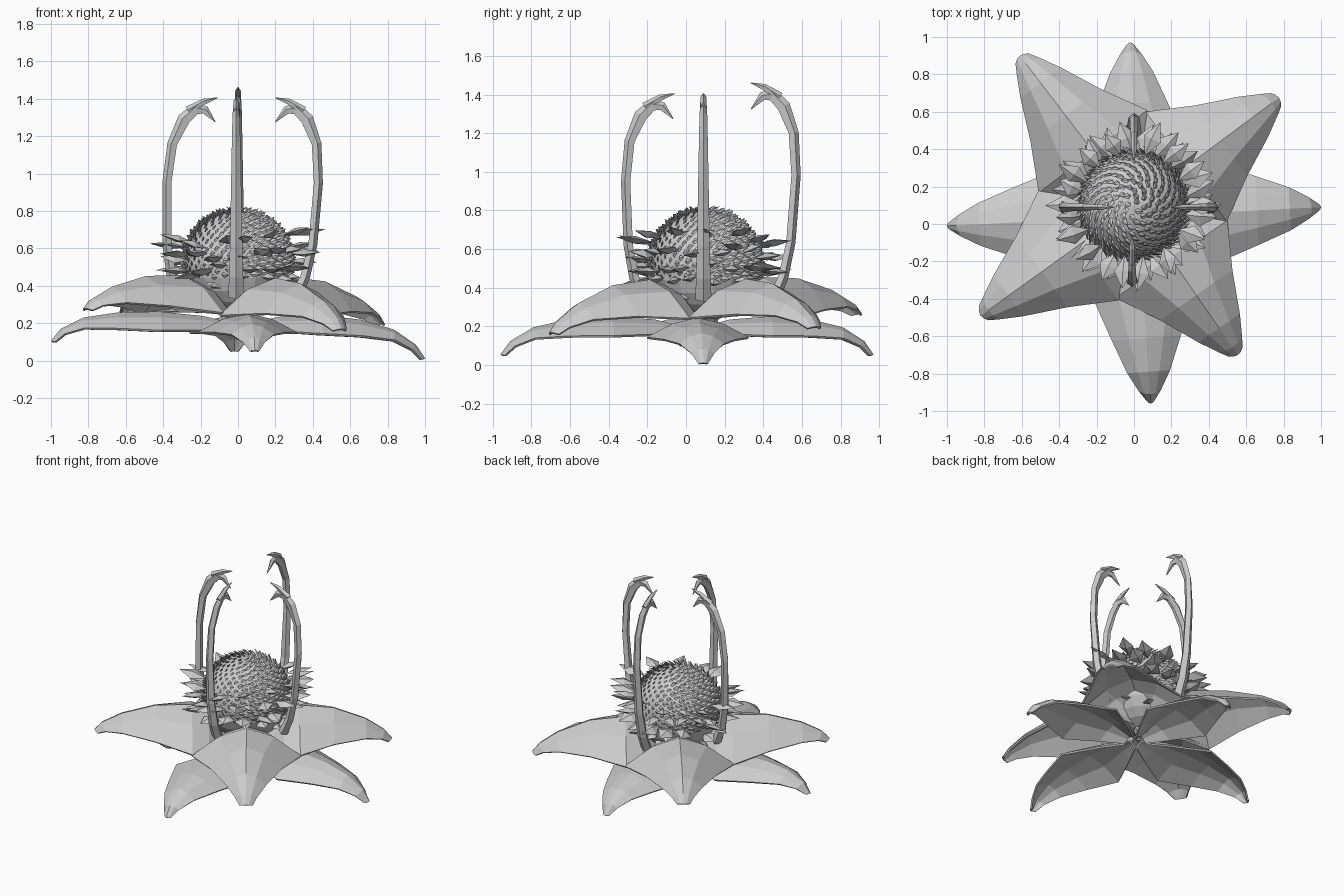
import bpy, bmesh, math, random
from mathutils import Vector

if "Cube" in bpy.data.objects:
    bpy.data.objects.remove(bpy.data.objects["Cube"])

random.seed(4)
AXIS = Vector((0.0, 0.1, 0.0))


def finish(bm, name, recalc=True):
    if recalc:
        bmesh.ops.recalc_face_normals(bm, faces=bm.faces)
    me = bpy.data.meshes.new(name)
    bm.to_mesh(me)
    bm.free()
    ob = bpy.data.objects.new(name, me)
    bpy.context.collection.objects.link(ob)
    return ob


def petal(name, centre, tip, stations):
    """Arched petal: stations are (fraction of length, half width, ridge z, edge z)."""
    bm = bmesh.new()
    c = Vector((centre[0], centre[1], 0))
    d = Vector((tip[0], tip[1], 0)) - c
    side = Vector((-d.y, d.x, 0)).normalized()
    dz = tip[2] - stations[-1][2]
    rows = []
    for t, w, zr, ze in stations:
        row = []
        for s in (-1, -0.5, 0, 0.5, 1):
            p = c + d * (t - 0.02 * s * s * (t > 0.9)) + side * (s * w)
            p.z = zr + (ze - zr) * abs(s) ** 1.7 + dz * t ** 2
            row.append(bm.verts.new(p))
        rows.append(row)
    for a, b in zip(rows, rows[1:]):
        for i in range(4):
            bm.faces.new((a[i], b[i], b[i + 1], a[i + 1]))
    bmesh.ops.recalc_face_normals(bm, faces=bm.faces)
    if sum(f.normal.z for f in bm.faces) < 0:
        bmesh.ops.reverse_faces(bm, faces=bm.faces)
    m = finish(bm, name, False).modifiers.new("thickness", 'SOLIDIFY')
    m.thickness = 0.012
    m.offset = -1


def spike(bm, pos, direction, up, length, width, thick, belly=0.35):
    """Stretched octahedron used for scales and bracts."""
    d = direction.normalized()
    s = d.cross(up).normalized()
    u = s.cross(d)
    mid = pos + d * length * belly
    a, b = bm.verts.new(pos), bm.verts.new(pos + d * length)
    ring = [bm.verts.new(mid + o) for o in
            (s * width / 2, u * thick / 2, -s * width / 2, -u * thick / 2)]
    for i in range(4):
        p, q = ring[i], ring[(i + 1) % 4]
        bm.faces.new((a, q, p))
        bm.faces.new((b, p, q))


def sweep(bm, pts, radial, tangent):
    """Five-sided tube through (r, z, half depth, half width) points."""
    rings = []
    for i, (r, z, h, w) in enumerate(pts):
        p, q = pts[max(i - 1, 0)], pts[min(i + 1, len(pts) - 1)]
        along = (radial * (q[0] - p[0]) + Vector((0, 0, q[1] - p[1]))).normalized()
        n = along.cross(tangent)
        c = AXIS + radial * r + Vector((0, 0, z))
        rings.append([bm.verts.new(c + n * a * h + tangent * b * w)
                      for a, b in ((1, 0.5), (1, -0.5), (-0.2, -1), (-1, 0), (-0.2, 1))])
    k = len(rings[0])
    for a, b in zip(rings, rings[1:]):
        for i in range(k):
            bm.faces.new((a[i], a[(i + 1) % k], b[(i + 1) % k], b[i]))
    bm.faces.new(rings[0])
    bm.faces.new(rings[-1])


# Lower layer of four narrow petals
lower = [(0.05, 0.05, 0.20, 0.16), (0.2, 0.14, 0.235, 0.16), (0.43, 0.265, 0.25, 0.15),
         (0.65, 0.185, 0.23, 0.145), (0.83, 0.115, 0.185, 0.13),
         (0.95, 0.06, 0.11, 0.085), (1.0, 0.025, 0.04, 0.035)]
for n, tip in zip(("left", "right", "back", "front"),
                  ((-1, -0.01, 0.105), (1, 0.09, 0.012), (-0.02, 0.97, 0.055), (0.09, -0.96, 0.055))):
    petal("lower_petal_" + n, (0.02, 0.04), tip, lower)

# Upper layer of four broad petals
upper = [(0.06, 0.04, 0.29, 0.25), (0.15, 0.12, 0.35, 0.26), (0.25, 0.27, 0.41, 0.26),
         (0.36, 0.365, 0.445, 0.245), (0.6, 0.235, 0.42, 0.26), (0.82, 0.135, 0.335, 0.25),
         (0.95, 0.075, 0.25, 0.215), (1.0, 0.045, 0.19, 0.18)]
for n, tip in zip(("back_left", "back_right", "front_right", "front_left"),
                  ((-0.61, 0.9, 0.27), (0.775, 0.675, 0.20), (0.555, -0.7, 0.17), (-0.82, -0.49, 0.28))):
    petal("upper_petal_" + n, (0, 0.1), tip, upper)

# Receptacle joining the petals to the seed head
bm = bmesh.new()
bmesh.ops.create_cone(bm, cap_ends=True, segments=8, radius1=0.05, radius2=0.15, depth=0.2)
bmesh.ops.translate(bm, verts=bm.verts, vec=AXIS + Vector((0, 0, 0.3)))
finish(bm, "receptacle")

# Seed head: low-poly ball
HEAD = AXIS + Vector((0, 0, 0.515))
bm = bmesh.new()
bmesh.ops.create_uvsphere(bm, u_segments=18, v_segments=12, radius=0.285)
bmesh.ops.translate(bm, verts=bm.verts, vec=HEAD)
finish(bm, "seed_head")

# Small swept scales over the head, in a golden-angle spiral
bm = bmesh.new()
for i in range(420):
    z = 1 - 1.25 * (i + 0.5) / 420
    a = i * 2.399963
    r = math.sqrt(1 - z * z)
    n = Vector((r * math.cos(a), r * math.sin(a), z))
    t = Vector((-math.sin(a), math.cos(a), 0))
    sweep_dir = n * 0.5 + t * 0.85 + Vector((0, 0, 0.1))
    spike(bm, HEAD + n * 0.278, sweep_dir, n, 0.06 + random.uniform(-0.01, 0.01), 0.034, 0.012)
finish(bm, "seed_scales")

# Rings of bracts: (count, start radius, z, length, width, rise)
bm = bmesh.new()
for k, (cnt, r, z, ln, w, rise) in enumerate(((14, 0.27, 0.63, 0.18, 0.10, 0.2),
                                              (18, 0.27, 0.56, 0.17, 0.115, 0.12),
                                              (18, 0.26, 0.49, 0.17, 0.115, 0.0),
                                              (14, 0.23, 0.42, 0.13, 0.09, -0.15),
                                              (12, 0.17, 0.35, 0.12, 0.08, -0.3))):
    for i in range(cnt):
        a = 2 * math.pi * (i + 0.5 * (k % 2)) / cnt + random.uniform(-0.08, 0.08)
        o = Vector((math.cos(a), math.sin(a), 0))
        t = Vector((-o.y, o.x, 0))
        lift = 0.02 * math.cos(a)
        spike(bm, AXIS + o * r + Vector((0, 0, z + lift + random.uniform(-0.025, 0.025))),
              o + t * random.uniform(-0.4, 0.4) + Vector((0, 0, rise + random.uniform(-0.1, 0.1))),
              Vector((0, 0, 1)) + t * random.uniform(-0.5, 0.5),
              ln * random.uniform(0.85, 1.15), w, 0.04, 0.5)
finish(bm, "bracts")

# Four stamens with forked hooked tips
stalk = [(0.31, 0.34, 0.03, 0.042), (0.36, 0.45, 0.026, 0.038), (0.40, 0.62, 0.024, 0.033),
         (0.43, 0.95, 0.024, 0.027), (0.42, 1.16, 0.026, 0.023), (0.37, 1.29, 0.034, 0.02),
         (0.30, 1.36, 0.028, 0.016)]
hook_up = [(0.35, 1.335, 0.025, 0.016), (0.27, 1.385, 0.016, 0.015), (0.2, 1.405, 0.002, 0.003)]
hook_down = [(0.32, 1.345, 0.03, 0.016), (0.26, 1.34, 0.022, 0.014), (0.2, 1.275, 0.002, 0.003)]
for n, ang, shift, lean, dz, side in (("right", 0, 0.0, 0.0, 0.0, -0.01), ("back", 90, 0.045, -0.01, 0.05, 0.0),
                                      ("left", 180, 0.0, -0.09, 0.0, 0.01), ("front", 270, 0.01, -0.05, 0.0, -0.01)):
    rad = Vector((round(math.cos(math.radians(ang))), round(math.sin(math.radians(ang))), 0))
    tan = Vector((-rad.y, rad.x, 0))
    bm = bmesh.new()
    for path in (stalk, hook_up, hook_down):
        sweep(bm, [(r + shift + lean * (z - 0.4), z + dz * (z - 0.3), h, w)
                   for r, z, h, w in path], rad, tan)
    bmesh.ops.translate(bm, verts=bm.verts, vec=tan * side)
    finish(bm, "stamen_" + n)
